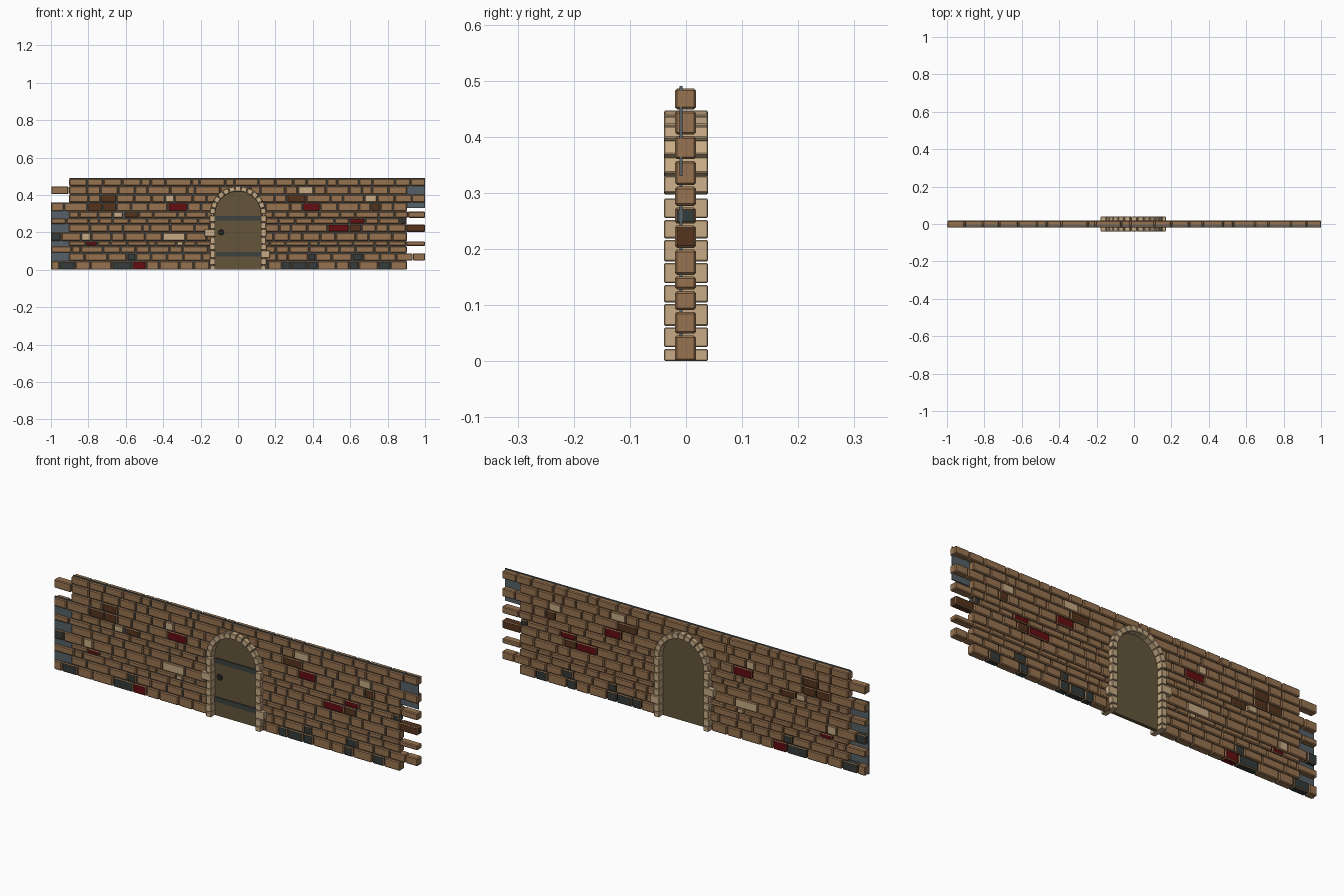
import bpy
import bmesh
import math
import random
from mathutils import Matrix, Vector

random.seed(4)
cube = bpy.data.objects.get("Cube")
if cube:
    bpy.data.objects.remove(cube, do_unlink=True)


def material(name, color):
    m = bpy.data.materials.new(name)
    m.use_nodes = True
    m.diffuse_color = (*color, 1)
    bsdf = m.node_tree.nodes["Principled BSDF"]
    bsdf.inputs["Base Color"].default_value = (*color, 1)
    bsdf.inputs["Roughness"].default_value = 0.9
    return m


BROWN = material("brick_brown", (0.31, 0.17, 0.08))
UMBER = material("dark_brown", (0.09, 0.034, 0.012))
RED = material("deep_red", (0.13, 0.004, 0.006))
SLATE = material("dark_slate", (0.034, 0.045, 0.043))
TAN = material("tan_stone", (0.57, 0.41, 0.24))
GREY = material("backing_grey", (0.09, 0.12, 0.138))
WOOD = material("door_wood", (0.125, 0.09, 0.042))
IRON = material("door_iron", (0.045, 0.055, 0.052))


def finish(bm, name, mats):
    bmesh.ops.recalc_face_normals(bm, faces=bm.faces[:])
    mesh = bpy.data.meshes.new(name)
    bm.to_mesh(mesh)
    bm.free()
    for m in mats:
        mesh.materials.append(m)
    ob = bpy.data.objects.new(name, mesh)
    bpy.context.collection.objects.link(ob)
    return ob


def block(bm, center, size, bevel=0.0, index=0, turn=0.0):
    """Chamfered box, optionally turned about the y axis."""
    mat = (Matrix.Translation(center) @ Matrix.Rotation(turn, 4, 'Y')
           @ Matrix.Diagonal((*size, 1)))
    verts = bmesh.ops.create_cube(bm, size=1, matrix=mat)["verts"]
    for f in {f for v in verts for f in v.link_faces}:
        f.material_index = index
    if bevel:
        edges = list({e for v in verts for e in v.link_edges})
        bmesh.ops.bevel(bm, geom=edges, offset=bevel, segments=1,
                        profile=0.5, affect='EDGES', clamp_overlap=True)


def slab(name, outline, y0, y1, mat):
    """Extrude an x-z outline along y."""
    bm = bmesh.new()
    face = bm.faces.new([bm.verts.new((x, y0, z)) for x, z in outline])
    out = bmesh.ops.extrude_face_region(bm, geom=[face])["geom"]
    moved = [v for v in out if isinstance(v, bmesh.types.BMVert)]
    bmesh.ops.translate(bm, verts=moved, vec=(0, y1 - y0, 0))
    return finish(bm, name, [mat] if mat else [])


SPRING = 0.297


def arch(r, bottom):
    steps = 24
    curve = [(r * math.cos(math.pi * i / steps), SPRING + r * math.sin(math.pi * i / steps))
             for i in range(steps + 1)]
    return [(r, bottom)] + curve + [(-r, bottom)]


# Brick courses: heights, and coloured bricks as (start, end, colour)
LEVELS = [0, 0.049, 0.091, 0.128, 0.154, 0.202, 0.245, 0.277, 0.314, 0.36, 0.404, 0.449, 0.489]
PALETTE = [BROWN, UMBER, RED, SLATE, TAN]
U, R, S, T = 1, 2, 3, 4
ACCENTS = {
    0: [(-.955, -.87, S), (-.675, -.565, S), (-.565, -.49, R), (.235, .285, S),
        (.285, .37, S), (.37, .425, S), (.595, .645, S), (.75, .815, S)],
    1: [(-.595, -.545, S), (.375, .415, S), (.61, .67, S)],
    3: [(-.815, -.75, R), (-.33, -.29, T)],
    4: [(-1, -.945, S), (-.84, -.785, T), (-.405, -.28, T)],
    5: [(.48, .595, R), (.595, .66, U), (.9, 1, U)],
    6: [(.595, .68, R), (.865, .9, S)],
    7: [(-.67, -.615, T), (-.61, -.53, U)],
    8: [(-.805, -.725, U), (-.725, -.65, U), (-.375, -.27, R), (.345, .44, R), (.71, .76, U)],
    9: [(-.735, -.65, U), (-.39, -.34, T), (.26, .365, U), (.675, .745, T)],
    10: [(.32, .405, T)],
}


def split(a, b):
    """Divide a stretch of a course into uneven brown bricks."""
    if b - a < 0.015:
        return []
    n = max(1, round((b - a) / 0.09))
    step = (b - a) / n
    cuts = [a] + [a + step * (i + random.uniform(-0.3, 0.3)) for i in range(1, n)] + [b]
    return [(p, q, 0) for p, q in zip(cuts, cuts[1:])]


bm = bmesh.new()
for row, (z0, z1) in enumerate(zip(LEVELS, LEVELS[1:])):
    # Alternate courses stick out at opposite ends
    x, end = (-1, 0.905) if row % 2 == 0 else (-0.905, 1)
    bricks = []
    for a, b, c in ACCENTS.get(row, []):
        bricks += split(x, a) + [(a, b, c)]
        x = b
    bricks += split(x, end)
    for a, b, c in bricks:
        block(bm, ((a + b) / 2, -0.001, (z0 + z1 - 0.003) / 2),
              (b - a - 0.004 * (b < 1), 0.038, z1 - z0 - 0.003), 0.004, c)
wall = finish(bm, "brick_courses", PALETTE)

# Thin backing sheet, stepped at both ends
backing = slab("backing_sheet", [(-1, 0.001), (0.9, 0.001), (0.9, 0.33), (1, 0.33),
                                 (1, 0.49), (-0.9, 0.49), (-0.9, 0.36), (-1, 0.36)],
               -0.012, -0.006, GREY)

# Doorway cut through the bricks and the backing
cutter = slab("doorway_cutter", arch(0.136, -0.1), -0.2, 0.2, None)
cutter.hide_render = True
for ob in (wall, backing):
    mod = ob.modifiers.new("doorway", 'BOOLEAN')
    mod.operation = 'DIFFERENCE'
    mod.solver = 'EXACT'
    mod.object = cutter
    bpy.context.view_layer.objects.active = ob
    bpy.ops.object.modifier_apply(modifier=mod.name)
bpy.data.objects.remove(cutter, do_unlink=True)

# Stone surround: jamb blocks, then the ring of arch stones
JAMB = [0, 0.025, 0.063, 0.105, 0.139, 0.178, 0.219, 0.255, 0.293]
bm = bmesh.new()
for side in (-1, 1):
    for i, (z0, z1) in enumerate(zip(JAMB, JAMB[1:])):
        long_stone = (side, i) in ((-1, 5), (1, 2))
        outer = (0.178 if side < 0 else 0.17) if long_stone else 0.149 + 0.003 * (i % 2)
        block(bm, (side * (0.122 + outer) / 2, 0, (z0 + z1 - 0.003) / 2),
              (outer - 0.122, 0.078, z1 - z0 - 0.003), 0.002)
COUNT = 13
for i in range(COUNT):
    a = math.pi * (i + 0.5) / COUNT
    pos = Vector((0.136 * math.cos(a), 0, SPRING + 0.136 * math.sin(a)))
    block(bm, pos, (0.027, 0.078, 0.030), 0.002, 0, -a)
finish(bm, "stone_surround", [TAN])

# Door leaf with iron straps on the front
slab("door_leaf", arch(0.134, 0.002), -0.008, 0.008, WOOD)
bm = bmesh.new()
for z in (0.083, 0.276):
    block(bm, (0.003, -0.009, z), (0.245, 0.008, 0.024))
finish(bm, "door_straps", [IRON])

# Ring handle on a small boss
bpy.ops.mesh.primitive_torus_add(major_radius=0.012, minor_radius=0.0035, major_segments=16,
                                 minor_segments=6, location=(-0.09, -0.016, 0.2),
                                 rotation=(math.pi / 2, 0, 0))
ring = bpy.context.object
ring.name = "ring_handle"
bpy.ops.mesh.primitive_cylinder_add(vertices=12, radius=0.006, depth=0.014,
                                    location=(-0.09, -0.014, 0.2), rotation=(math.pi / 2, 0, 0))
boss = bpy.context.object
boss.name = "handle_boss"
for ob in (ring, boss):
    ob.data.materials.append(IRON)
